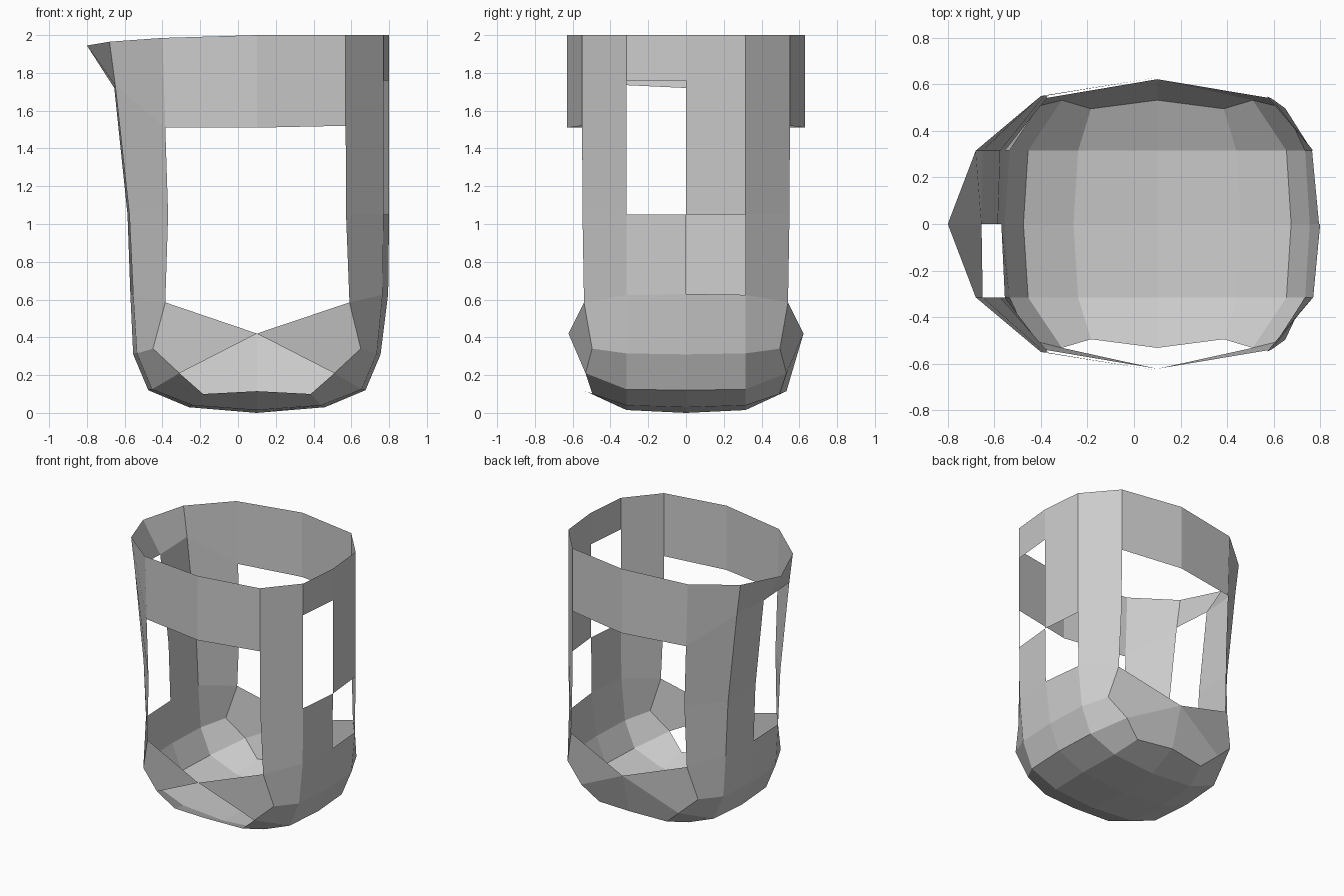
import bpy

if "Cube" in bpy.data.objects:
    bpy.data.objects.remove(bpy.data.objects["Cube"])

CX = 0.10  # middle of the vessel's rounded base


def make(name, verts, faces):
    mesh = bpy.data.meshes.new(name)
    mesh.from_pydata(verts, [], faces)
    mesh.update()
    obj = bpy.data.objects.new(name, mesh)
    bpy.context.collection.objects.link(obj)
    return obj


def path(left, base, right, bottom):
    """Left wall top-down, mirrored rounded base, right wall bottom-up."""
    lo = [(CX - d, y, z) for d, y, z in base]
    hi = [(CX + d, y, z) for d, y, z in reversed(base)]
    return left + lo + [(CX, *bottom)] + hi + right


# U-shaped profiles: middle, side and outer edge of the wrap-around strip
W = 0.315
mid = path(
    [(-.80, 0, 1.945), (-.655, 0, 1.72), (-.585, 0, 1.05), (-.57, 0, .63)],
    [(.655, 0, .31), (.575, 0, .12), (.36, 0, .03)],
    [(.795, 0, .63), (.80, 0, 1.05), (.80, 0, 1.76), (.80, 0, 2)], (0, 0))
side = path(
    [(-.68, W, 1.965), (-.65, W, 1.735), (-.575, W, 1.05), (-.555, W, .63)],
    [(.635, W, .315), (.555, W, .125), (.34, W, .04)],
    [(.765, W, .625), (.77, W, 1.05), (.77, W, 1.76), (.77, W, 2)], (W, .015))
edge = path(
    [(-.40, .55, 1.985), (-.385, .55, 1.51), (-.37, .548, 1.05), (-.385, .54, .585)],
    [(.55, .497, .34), (.41, .532, .21), (.285, .495, .10)],
    [(.59, .54, .585), (.572, .548, 1.05), (.57, .55, 1.52), (.57, .55, 2)], (.532, .115))


def flip(row):
    return [(x, -y, z) for x, y, z in row]


# Main shell: strip running down the left, under the base and up the right
rows = [flip(edge), flip(side), mid, side, edge]
n = len(mid)
windows = {(1, 1), (1, 2), (1, 12), (2, 11)}  # (row, column) cells left open
shell = [(j * n + k, j * n + k + 1, (j + 1) * n + k + 1, (j + 1) * n + k)
         for j in range(4) for k in range(n - 1) if (j, k) not in windows]
make("vessel_shell", [p for r in rows for p in r],
     [tuple(reversed(f)) for f in shell])

# Rim bands and lower cheeks, front and back (front lacks the lower pair of panels)
for name, row, s in (("front", flip(edge), -1), ("back", edge, 1)):
    top, low = (CX, s * .63, 2), (CX, s * .63, 1.51)
    make(name + "_rim_band", [row[0], row[1], low, top, row[13], row[14]],
         [(0, 1, 2, 3), (3, 2, 4, 5)])
    verts = row[3:12] + [(CX, s * .622, .42)]
    faces = [(0, 1, 2, 9), (6, 7, 8, 9)]
    if s > 0:
        faces += [(2, 3, 4, 9), (4, 5, 6, 9)]
    make(name + "_lower_panels", verts, faces)
